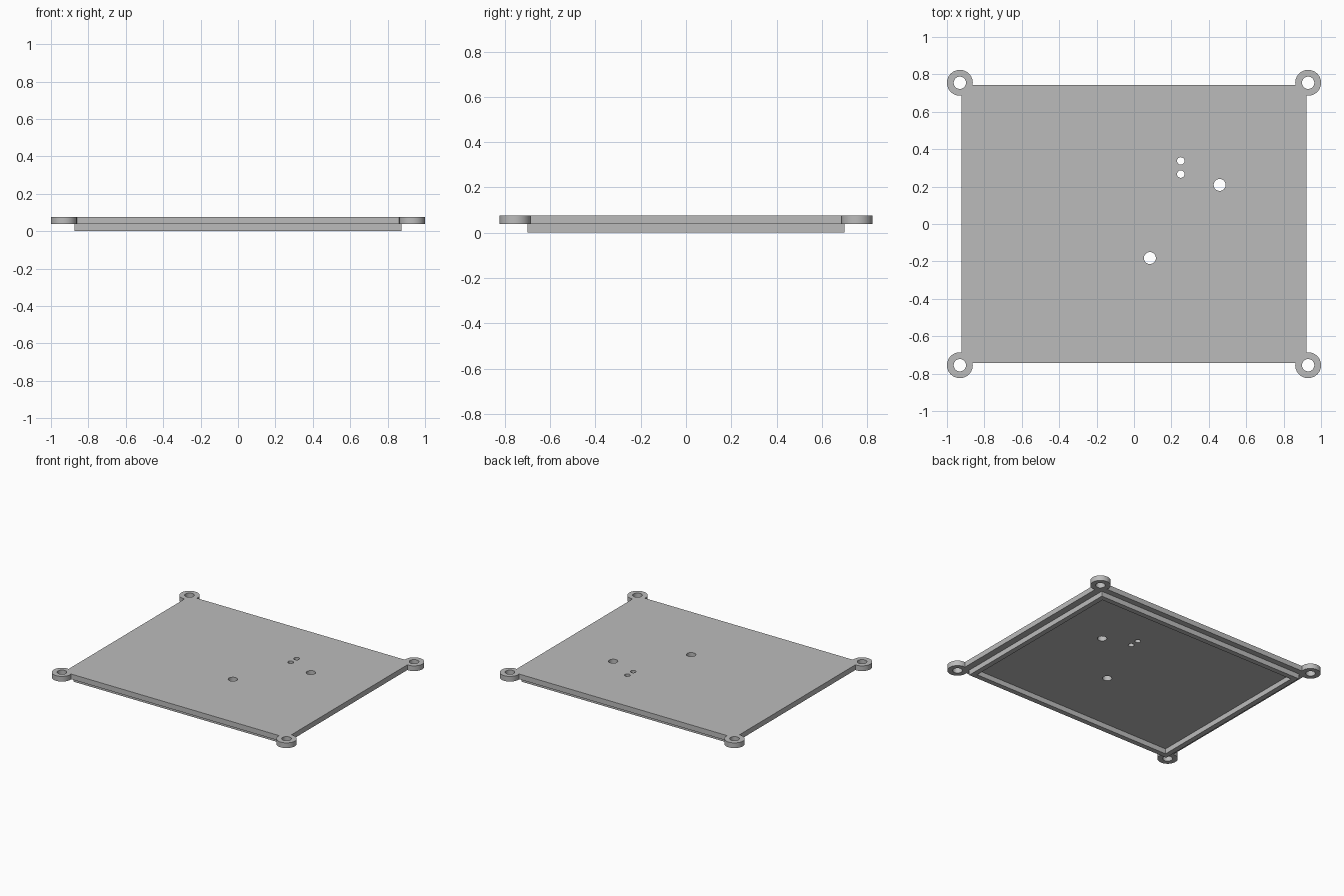
import bpy
import math

# Remove the default cube
cube = bpy.data.objects.get("Cube")
if cube:
    bpy.data.objects.remove(cube, do_unlink=True)

# Main dimensions
TOP, MID = 0.077, 0.038
PLATE_X, PLATE_Y = 0.923, 0.744
LIP_X, LIP_Y, LIP_WALL = 0.873, 0.70, 0.038
EAR_X, EAR_Y, EAR_R, BOLT_R = 0.931, 0.755, 0.069, 0.033

grey = bpy.data.materials.new("plain grey")
grey.use_nodes = True
colour = (0.5, 0.5, 0.5, 1)
grey.diffuse_color = colour
grey.node_tree.nodes["Principled BSDF"].inputs["Base Color"].default_value = colour


def box(name, half_x, half_y, z0, z1):
    bpy.ops.mesh.primitive_cube_add(size=2, location=(0, 0, (z0 + z1) / 2))
    ob = bpy.context.object
    ob.name = name
    ob.scale = (half_x, half_y, (z1 - z0) / 2)
    bpy.ops.object.transform_apply(location=True, scale=True)
    ob.data.materials.append(grey)
    return ob


def cylinder(name, x, y, radius, z0, z1, sides=48):
    bpy.ops.mesh.primitive_cylinder_add(
        vertices=sides, radius=radius, depth=z1 - z0, location=(x, y, (z0 + z1) / 2))
    ob = bpy.context.object
    ob.name = name
    bpy.ops.object.transform_apply(location=True)
    ob.data.materials.append(grey)
    return ob


def combine(target, tool, operation):
    """Apply a boolean to the target and discard the tool."""
    mod = target.modifiers.new(tool.name, "BOOLEAN")
    mod.operation = operation
    mod.solver = "EXACT"
    mod.object = tool
    bpy.context.view_layer.objects.active = target
    bpy.ops.object.modifier_apply(modifier=mod.name)
    bpy.data.objects.remove(tool, do_unlink=True)


# Flat cover plate
plate = box("cover_plate", PLATE_X, PLATE_Y, MID, TOP)

# Raised lip around the underside, sunk a little into the plate
lip = box("underside_lip", LIP_X, LIP_Y, 0, MID + 0.01)
combine(lip, box("lip_opening", LIP_X - LIP_WALL, LIP_Y - LIP_WALL, -0.1, 0.2), "DIFFERENCE")
combine(plate, lip, "UNION")

# Round corner ears
corners = [(sx * EAR_X, sy * EAR_Y) for sx in (-1, 1) for sy in (-1, 1)]
for x, y in corners:
    combine(plate, cylinder("corner_ear", x, y, EAR_R, MID, TOP), "UNION")

# Bolt holes in the ears, then two large and two small holes in the plate
holes = [(x, y, BOLT_R) for x, y in corners]
holes += [(0.458, 0.209, 0.032), (0.085, -0.182, 0.032),
          (0.25, 0.337, 0.02), (0.25, 0.267, 0.02)]
for x, y, radius in holes:
    combine(plate, cylinder("hole", x, y, radius, -0.1, 0.2, 32), "DIFFERENCE")

# Smooth the round walls while keeping the edges crisp
bpy.ops.object.select_all(action="DESELECT")
plate.select_set(True)
bpy.context.view_layer.objects.active = plate
bpy.ops.object.shade_smooth_by_angle(angle=math.radians(30))
